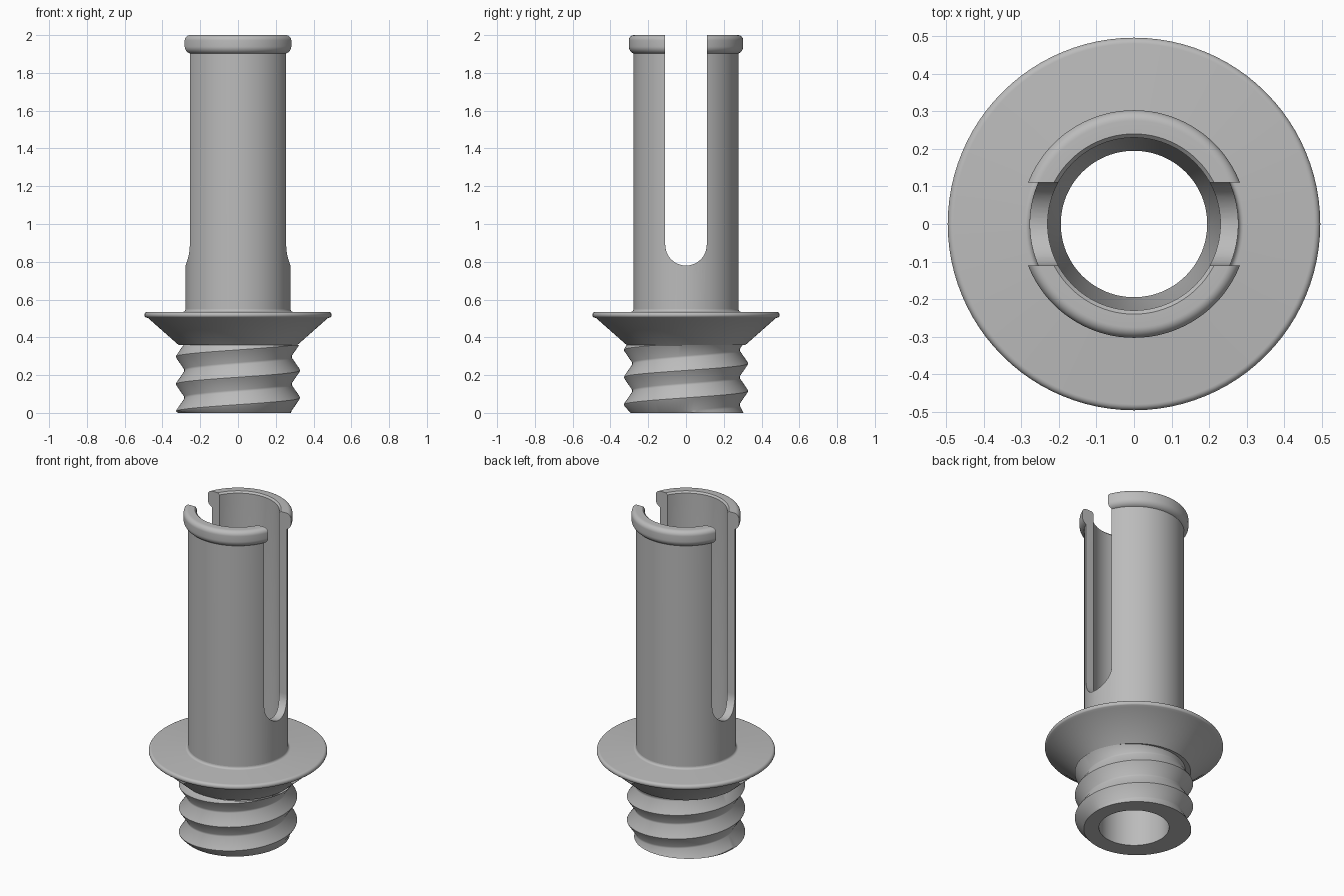
import bpy, bmesh, math
from math import cos, sin, pi, tau

cube = bpy.data.objects.get("Cube")
if cube:
    bpy.data.objects.remove(cube, do_unlink=True)

SEGS = 96
BORE = 0.195        # lower bore radius
NECK = 0.23         # bore radius inside the slotted tube
TUBE = 0.278        # outer tube radius
COLLAR_Z = 0.36     # top of the thread
FLANGE_Z = 0.535    # top of the flange

grey = bpy.data.materials.new("plain grey")
grey.use_nodes = True
grey.diffuse_color = (0.5, 0.5, 0.5, 1)
grey.node_tree.nodes["Principled BSDF"].inputs["Base Color"].default_value = (0.5, 0.5, 0.5, 1)


def make_object(name, bm):
    bmesh.ops.remove_doubles(bm, verts=bm.verts, dist=0.0002)
    bmesh.ops.recalc_face_normals(bm, faces=bm.faces)
    mesh = bpy.data.meshes.new(name)
    bm.to_mesh(mesh)
    bm.free()
    mesh.materials.append(grey)
    obj = bpy.data.objects.new(name, mesh)
    bpy.context.collection.objects.link(obj)
    return obj


def lathe(name, profile_at):
    """Sweep a profile (a list of radius, height) that may vary with the angle."""
    bm = bmesh.new()
    columns = []
    for i in range(SEGS + 1):
        a = tau * i / SEGS
        columns.append([bm.verts.new((r * cos(a), r * sin(a), z)) for r, z in profile_at(a)])
    for c, d in zip(columns, columns[1:]):
        for j in range(len(c) - 1):
            bm.faces.new((c[j], d[j], d[j + 1], c[j + 1]))
    return make_object(name, bm)


def smooth(obj, angle=35):
    bpy.ops.object.select_all(action="DESELECT")
    obj.select_set(True)
    bpy.context.view_layer.objects.active = obj
    bpy.ops.object.shade_smooth_by_angle(angle=math.radians(angle))


def arc(r, z, radius, start, end, steps=8):
    """Points of a circular arc in the radius-height plane, in degrees."""
    angles = [math.radians(start + (end - start) * k / steps) for k in range(steps + 1)]
    return [(r + radius * cos(t), z + radius * sin(t)) for t in angles]


# Threaded base: one helical ridge, trimmed flat at both ends
PITCH = 0.145
RIDGE = [(0, 0.329), (0.05, 0.326), (0.46, 0.285), (0.54, 0.285), (0.95, 0.326), (1, 0.329)]


def ridge_radius(phase):
    phase %= 1
    for (p, r), (q, s) in zip(RIDGE, RIDGE[1:]):
        if phase <= q:
            return r + (s - r) * (phase - p) / (q - p)


def thread_profile(a):
    start = 0.08 + PITCH * a / tau
    heights = [start + PITCH * (turn + p) for turn in range(-3, 4) for p, _ in RIDGE[:-1]]
    heights = [min(max(z, 0), COLLAR_Z) for z in heights]
    outside = [(ridge_radius((z - start) / PITCH), z) for z in [0] + heights + [COLLAR_Z]]
    foot = outside[0][0]
    return [(BORE, COLLAR_Z), (BORE, 0), (foot - 0.008, 0)] + \
        [(min(r, foot - 0.008 + z), z) if z < 0.008 else (r, z) for r, z in outside]


smooth(lathe("threaded_base", thread_profile))

# Conical flange with a rounded rim and a small fillet at the tube
flange = [(BORE, COLLAR_Z), (0.315, COLLAR_Z), (0.476, 0.502)]
flange += arc(0.48, FLANGE_Z - 0.016, 0.016, -50, 90)
flange += arc(TUBE + 0.014, FLANGE_Z + 0.014, 0.014, 270, 180, 5)
smooth(lathe("flange", lambda a: flange))

# Tube with a tapered bore and a rounded bead at the mouth
tube = [(BORE, COLLAR_Z), (NECK, 0.72), (NECK, 1.99), (NECK + 0.01, 2)]
tube += arc(0.275, 1.972, 0.028, 90, 0)
tube += arc(0.263, 1.94, 0.04, 0, -68)
tube += [(TUBE, 1.897), (TUBE, COLLAR_Z + 0.1), (BORE, COLLAR_Z)]
tube_obj = lathe("split_tube", lambda a: tube)

# Round-bottomed slot cut straight through both sides
SLOT = 0.11
outline = [(-SLOT, 2.2)] + [(SLOT * cos(t), 0.89 + SLOT * sin(t))
                            for t in [pi + pi * k / 24 for k in range(25)]] + [(SLOT, 2.2)]
bm = bmesh.new()
face = bm.faces.new([bm.verts.new((-0.5, y, z)) for y, z in outline])
side = bmesh.ops.extrude_face_region(bm, geom=[face])["geom"]
bmesh.ops.translate(bm, vec=(1, 0, 0), verts=[v for v in side if isinstance(v, bmesh.types.BMVert)])
cutter = make_object("slot_cutter", bm)
cutter.hide_render = True
cutter.hide_viewport = True
cut = tube_obj.modifiers.new("slot", "BOOLEAN")
cut.operation = "DIFFERENCE"
cut.solver = "EXACT"
cut.object = cutter
bpy.context.view_layer.objects.active = tube_obj
tube_obj.select_set(True)
bpy.ops.object.modifier_apply(modifier=cut.name)
bpy.data.objects.remove(cutter, do_unlink=True)

# Soften the slot edges slightly
soften = tube_obj.modifiers.new("soft_edges", "BEVEL")
soften.width = 0.008
soften.segments = 2
soften.limit_method = "ANGLE"
soften.angle_limit = math.radians(50)
smooth(tube_obj)
